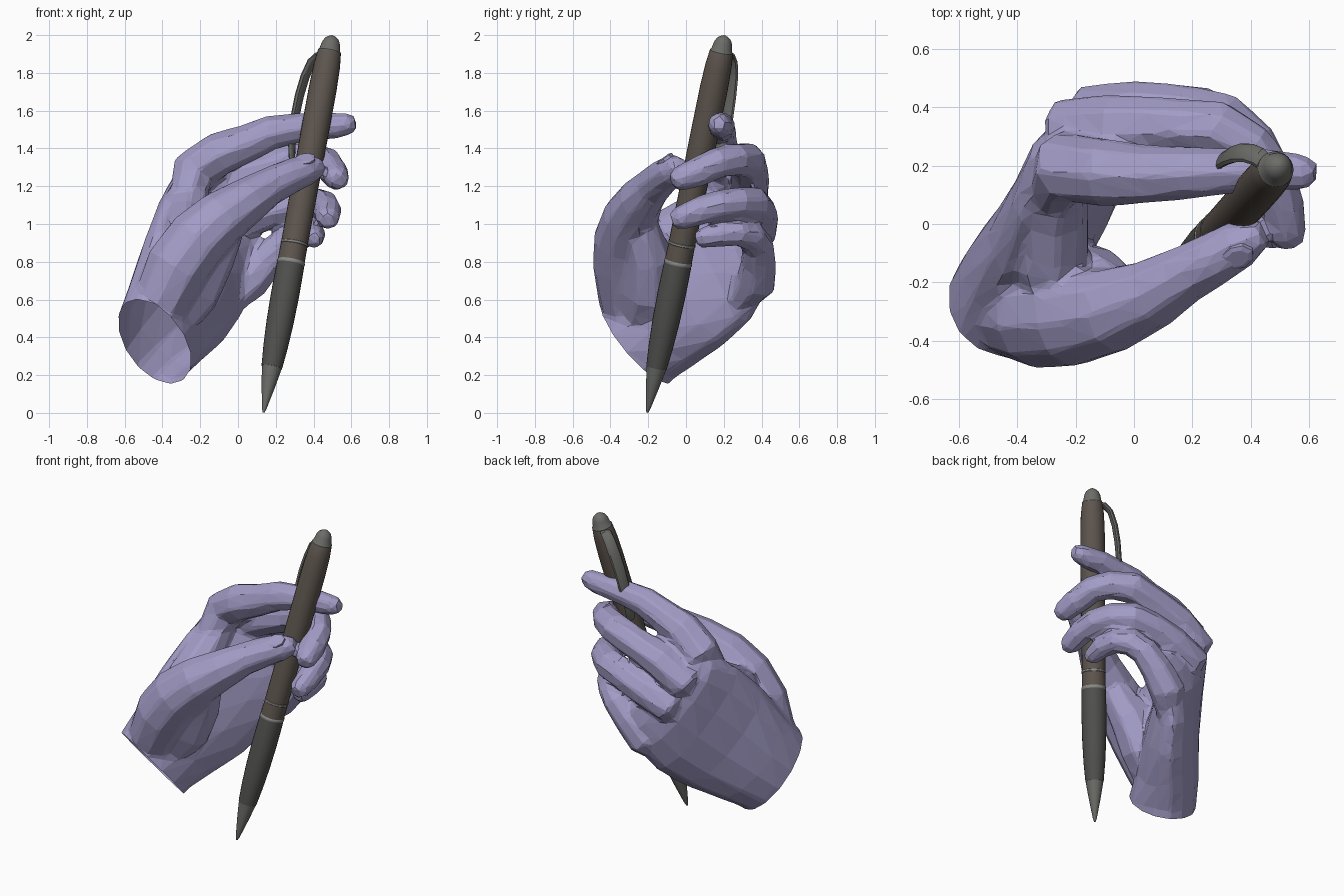
import bpy, bmesh, math
from mathutils import Vector


def material(name, rgb):
    m = bpy.data.materials.new(name)
    m.diffuse_color = (*rgb, 1)
    return m


SKIN = material("lavender", (0.36, 0.33, 0.56))
GRIP = material("dark_rubber", (0.08, 0.08, 0.075))
BARREL = material("brown_metal", (0.11, 0.09, 0.075))
METAL = material("grey_metal", (0.15, 0.15, 0.14))
SILVER = material("silver", (0.25, 0.25, 0.24))


def loft(name, rings, mat, smooth=False):
    """Skin a list of vertex rings into one closed object."""
    bm = bmesh.new()
    rows = [[bm.verts.new(p) for p in ring] for ring in rings]
    n = len(rows[0])
    for a, b in zip(rows, rows[1:]):
        for i in range(n):
            bm.faces.new((a[i], a[(i + 1) % n], b[(i + 1) % n], b[i]))
    bm.faces.new(rows[0][::-1])
    bm.faces.new(rows[-1])
    bmesh.ops.recalc_face_normals(bm, faces=bm.faces)
    me = bpy.data.meshes.new(name)
    bm.to_mesh(me)
    bm.free()
    me.materials.append(mat)
    ob = bpy.data.objects.new(name, me)
    bpy.context.collection.objects.link(ob)
    if smooth:
        bpy.ops.object.select_all(action='DESELECT')
        ob.select_set(True)
        bpy.context.view_layer.objects.active = ob
        bpy.ops.object.shade_smooth_by_angle(angle=math.radians(35))
    return ob


def ellipse(c, u, v, n):
    c, u, v = Vector(c), Vector(u), Vector(v)
    return [c + u * math.cos(2 * math.pi * i / n) + v * math.sin(2 * math.pi * i / n)
            for i in range(n)]


def tube(name, path, mat, n=8, flat=1.0, ref=(0, 0, 1), smooth=False):
    """Tapered limb along (x, y, z, radius) points with a rounded tip."""
    pts = [Vector(p[:3]) for p in path]
    rad = [p[3] for p in path]
    d = (pts[-1] - pts[-2]).normalized()
    pts.append(pts[-1] + d * rad[-1] * 0.65)
    rad.append(rad[-1] * 0.65)
    rings = []
    u = Vector(ref)
    for i, p in enumerate(pts):
        t = (pts[min(i + 1, len(pts) - 1)] - pts[max(i - 1, 0)]).normalized()
        u = (u - t * u.dot(t)).normalized()
        rings.append(ellipse(p, u * rad[i], t.cross(u) * rad[i] * flat, n))
    return loft(name, rings, mat, smooth=smooth)


# Palm: (centre, half width toward the little finger, half thickness)
BACK = Vector((-0.88, 0.47, 0.03))
WRIST, ARM = Vector((-0.44, -0.26, 0.375)), Vector((0.34, 0.59, 0.57)).normalized()
palm = [
    (WRIST - ARM * 0.1, (0.10, 0.20, -0.19), 0.20),
    (WRIST, (0.10, 0.20, -0.19), 0.20),
    ((-0.38, -0.14, 0.49), (0.12, 0.18, -0.24), 0.19),
    ((-0.28, 0.02, 0.66), (0.16, 0.18, -0.30), 0.17),
    ((-0.20, 0.18, 0.82), (0.18, 0.16, -0.33), 0.145),
    ((-0.14, 0.30, 0.94), (0.19, 0.11, -0.32), 0.125),
    ((-0.06, 0.36, 1.0), (0.18, 0.08, -0.28), 0.085),
    ((0.02, 0.38, 1.04), (0.15, 0.05, -0.22), 0.055),
]
hand_parts = [loft("palm", [ellipse(c, w, BACK * t, 14) for c, w, t in palm], SKIN)]

# Fingers
fingers = {
    "index": [(-0.28, 0.10, 1.12, .09), (-0.235, 0.195, 1.275, .125), (-0.10, 0.175, 1.372, .118),
              (0.05, 0.17, 1.428, .102), (0.18, 0.175, 1.485, .094), (0.30, 0.18, 1.505, .082),
              (0.42, 0.188, 1.52, .075), (0.52, 0.182, 1.522, .07), (0.585, 0.175, 1.53, .06)],
    "middle": [(-0.20, 0.22, 1.0, .08), (-0.205, 0.325, 1.13, .12), (-0.06, 0.335, 1.215, .112),
               (0.14, 0.335, 1.285, .10), (0.29, 0.325, 1.335, .10), (0.40, 0.26, 1.342, .088),
               (0.47, 0.17, 1.325, .083), (0.505, 0.06, 1.275, .081), (0.525, -0.035, 1.24, .068)],
    "ring": [(-0.13, 0.28, 0.85, .08), (-0.13, 0.375, 0.97, .115), (0.02, 0.385, 1.02, .108),
             (0.18, 0.38, 1.075, .097), (0.31, 0.355, 1.105, .096), (0.405, 0.275, 1.11, .087),
             (0.455, 0.18, 1.10, .082), (0.475, 0.07, 1.07, .077), (0.475, -0.035, 1.03, .065)],
    "little": [(-0.04, 0.28, 0.58, .07), (0.05, 0.37, 0.69, .11), (0.15, 0.385, 0.80, .096),
               (0.24, 0.38, 0.89, .088), (0.31, 0.345, 0.935, .081), (0.375, 0.275, 0.955, .074),
               (0.40, 0.18, 0.945, .067), (0.40, 0.085, 0.925, .056)],
}
hand_parts += [tube(name + "_finger", path, SKIN) for name, path in fingers.items()]

# Thumb with the fleshy base and the web toward the index finger
hand_parts.append(tube("thumb", [
    (-0.44, -0.29, 0.46, .13), (-0.40, -0.31, 0.60, .155), (-0.32, -0.32, 0.77, .175),
    (-0.21, -0.32, 0.92, .17), (-0.08, -0.295, 1.035, .15), (0.06, -0.24, 1.13, .123),
    (0.17, -0.175, 1.20, .102), (0.28, -0.115, 1.255, .093), (0.36, -0.07, 1.285, .085),
    (0.405, -0.048, 1.30, .066)], SKIN, n=10))
hand_parts.append(tube("thumb_web", [
    (-0.24, -0.28, 0.85, .12), (-0.285, -0.12, 0.93, .135),
    (-0.275, 0.04, 1.04, .12), (-0.24, 0.16, 1.18, .09)], SKIN))
hand_parts.append(tube("thumb_heel", [
    (-0.38, -0.24, 0.46, .12), (-0.24, -0.19, 0.64, .15), (-0.14, -0.20, 0.82, .13),
    (-0.06, -0.24, 0.98, .10)], SKIN))

# Fuse the hand into one faceted skin
bpy.ops.object.select_all(action='DESELECT')
for ob in hand_parts:
    ob.select_set(True)
hand = hand_parts[0]
bpy.context.view_layer.objects.active = hand
bpy.ops.object.join()
hand.name = "hand"
remesh = hand.modifiers.new("fuse", 'REMESH')
remesh.mode = 'VOXEL'
remesh.voxel_size = 0.016
relax = hand.modifiers.new("relax", 'SMOOTH')
relax.factor, relax.iterations = 0.5, 5
facets = hand.modifiers.new("facets", 'DECIMATE')
facets.ratio = 0.045
fused = bpy.data.meshes.new_from_object(hand.evaluated_get(bpy.context.evaluated_depsgraph_get()))
hand.modifiers.clear()

# Cut the wrist open
bm = bmesh.new()
bm.from_mesh(fused)
bmesh.ops.bisect_plane(bm, geom=bm.verts[:] + bm.edges[:] + bm.faces[:],
                       plane_co=WRIST, plane_no=ARM, clear_inner=True)
for f in bm.faces:
    f.smooth = False
    f.material_index = 0
bm.to_mesh(fused)
bm.free()
fused.materials.clear()
fused.materials.append(SKIN)
hand.data = fused

# Thumb nail
along = Vector((0.12, 0.06, 0.045)).normalized()
out = Vector((-0.1, -0.6, 0.75))
out = (out - along * out.dot(along)).normalized()
side = out.cross(along)
c = Vector((0.355, -0.072, 1.285)) + out * 0.07
loft("thumb_nail", [ellipse(c + out * h, along * 0.06 * s, side * 0.047 * s, 8)
                    for h, s in ((-0.01, 1), (0.006, 1), (0.012, 0.7))], SKIN)

# Pen, turned around its leaning axis
TIP, TOP = Vector((0.135, -0.205, 0.002)), Vector((0.50, 0.205, 1.998))
AXIS = (TOP - TIP).normalized()
U = AXIS.orthogonal().normalized()
V = AXIS.cross(U)
SCALE = (TOP - TIP).length / 2


def lathe(name, profile, mat):
    loft(name, [ellipse(TIP + AXIS * h * SCALE, U * r, V * r, 24) for h, r in profile],
         mat, smooth=True)


lathe("pen_point", [(0, .005), (.02, .012), (.06, .02), (.14, .036), (.215, .049), (.24, .053)], METAL)
lathe("pen_grip", [(.24, .055), (.35, .065), (.48, .072), (.62, .075), (.75, .074), (.79, .073)], GRIP)
lathe("pen_lower_band", [(.785, .072), (.79, .075), (.80, .075), (.805, .072)], SILVER)
lathe("pen_middle_section", [(.80, .072), (.89, .071)], BARREL)
lathe("pen_upper_band", [(.887, .070), (.89, .073), (.90, .073), (.903, .070)], SILVER)
lathe("pen_barrel", [(.90, .071), (1.2, .072), (1.5, .074), (1.72, .074), (1.84, .070),
                     (1.91, .062), (1.92, .057)], BARREL)
lathe("pen_cap", [(1.90, .061), (1.915, .062), (1.925, .055), (1.96, .048), (1.98, .038),
                  (1.993, .022), (2.0, .006)], METAL)

# Pen clip, a flattened bent strip
tube("pen_clip", [(0.46, 0.20, 1.90, .030), (0.425, 0.23, 1.895, .034), (0.39, 0.243, 1.86, .036),
                  (0.355, 0.243, 1.78, .038), (0.325, 0.233, 1.68, .038), (0.30, 0.218, 1.56, .036),
                  (0.285, 0.19, 1.44, .033), (0.285, 0.17, 1.35, .028)],
     METAL, n=10, flat=0.45, ref=(0.7, 0.7, 0), smooth=True)
